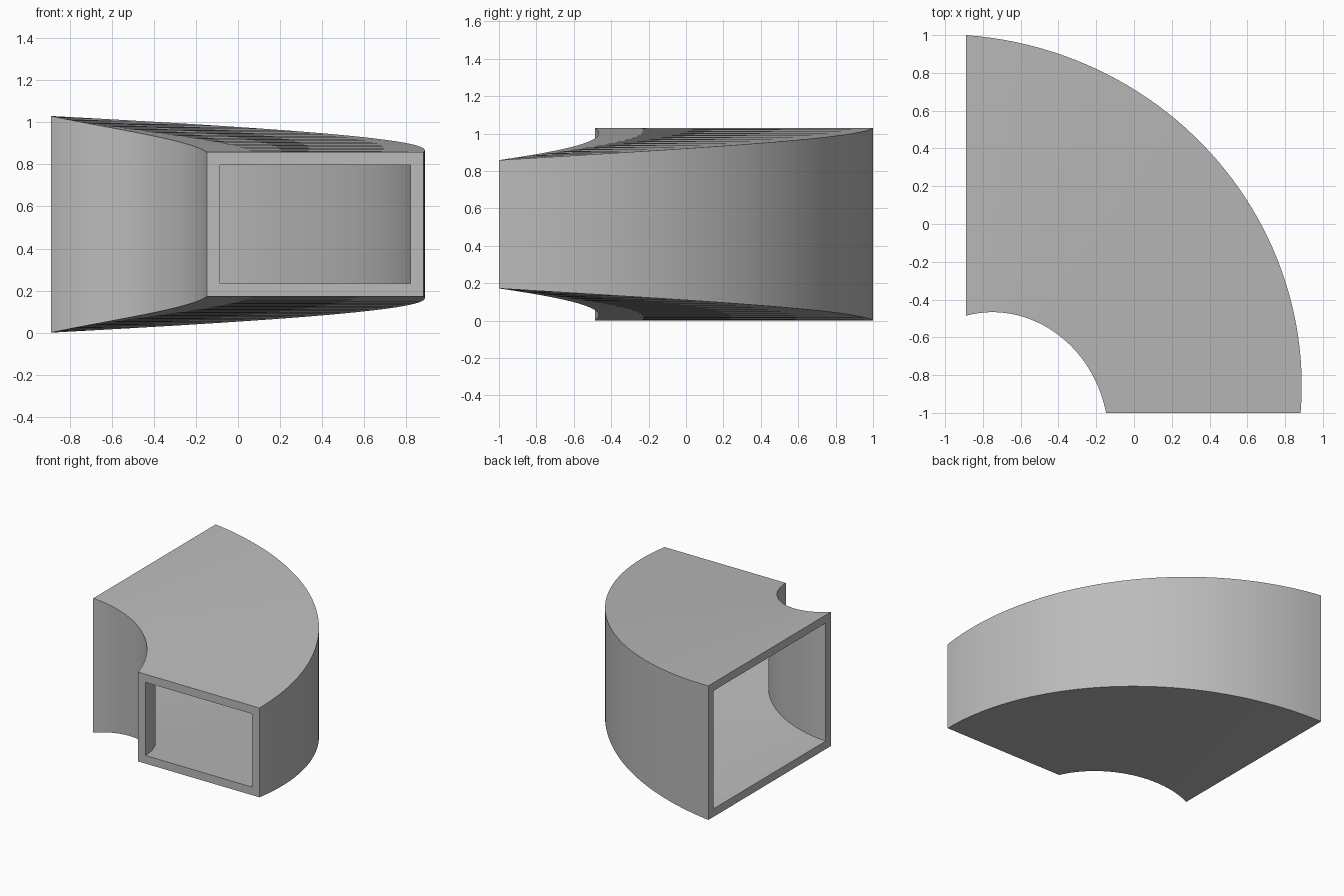
import bpy, bmesh
from math import sin, cos, pi

cube = bpy.data.objects.get("Cube")
if cube:
    bpy.data.objects.remove(cube, do_unlink=True)

SEGMENTS = 48
WALL = 0.062
CENTRE = (-0.89, -1.0, 0.515)   # pivot of the bend
BEND_RADIUS = 1.257
HALF_WIDTH = (0.515, 0.743)     # front opening, back opening
HALF_HEIGHT = (0.343, 0.515)

metal = bpy.data.materials.new("grey_sheet_metal")
metal.use_nodes = True
grey = (0.5, 0.5, 0.5, 1.0)
metal.diffuse_color = grey
metal.node_tree.nodes["Principled BSDF"].inputs["Base Color"].default_value = grey


def section(bm, t, inset):
    """Rectangular ring of the duct at fraction t of the quarter bend."""
    w = HALF_WIDTH[0] + (HALF_WIDTH[1] - HALF_WIDTH[0]) * t - inset
    h = HALF_HEIGHT[0] + (HALF_HEIGHT[1] - HALF_HEIGHT[0]) * t - inset
    a = t * pi / 2
    ring = []
    for su, sv in ((-1, -1), (1, -1), (1, 1), (-1, 1)):
        r = BEND_RADIUS + su * w
        ring.append(bm.verts.new((CENTRE[0] + r * cos(a),
                                  CENTRE[1] + r * sin(a),
                                  CENTRE[2] + sv * h)))
    return ring


def bridge(bm, a, b):
    for i in range(4):
        j = (i + 1) % 4
        bm.faces.new((a[i], a[j], b[j], b[i]))


# Outer and inner skins of the widening bend, joined by a rim at each end
bm = bmesh.new()
skins = [[section(bm, i / SEGMENTS, inset) for i in range(SEGMENTS + 1)]
         for inset in (0, WALL)]
for skin in skins:
    for a, b in zip(skin, skin[1:]):
        bridge(bm, a, b)
for end in (0, -1):
    bridge(bm, skins[0][end], skins[1][end])
bmesh.ops.recalc_face_normals(bm, faces=bm.faces)

mesh = bpy.data.meshes.new("duct_bend")
bm.to_mesh(mesh)
bm.free()
mesh.materials.append(metal)
duct = bpy.data.objects.new("duct_bend", mesh)
bpy.context.collection.objects.link(duct)

# Smooth curved walls, crisp corners
bpy.ops.object.select_all(action='DESELECT')
duct.select_set(True)
bpy.context.view_layer.objects.active = duct
bpy.ops.object.shade_smooth_by_angle()
